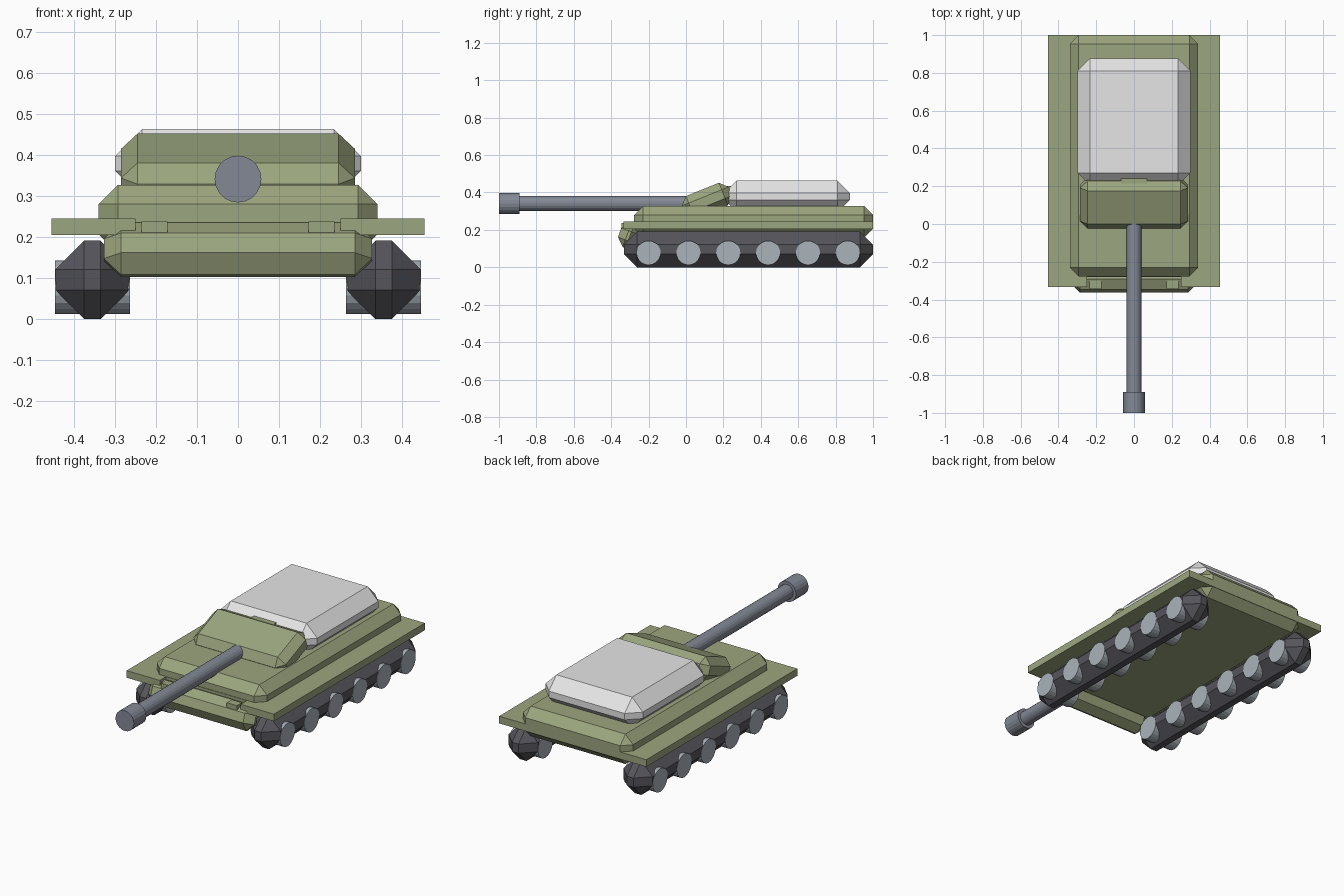
import bpy, bmesh, math
from mathutils import Matrix

if "Cube" in bpy.data.objects:
    bpy.data.objects.remove(bpy.data.objects["Cube"], do_unlink=True)


def material(name, rgb):
    m = bpy.data.materials.new(name)
    m.use_nodes = True
    m.diffuse_color = (*rgb, 1)
    m.node_tree.nodes["Principled BSDF"].inputs["Base Color"].default_value = (*rgb, 1)
    return m


OLIVE = material("olive green", (0.33, 0.38, 0.21))
PALE = material("pale grey", (0.79, 0.79, 0.79))
GUN = material("gun metal", (0.23, 0.25, 0.30))
RUBBER = material("dark track", (0.092, 0.09, 0.105))
STEEL = material("wheel steel", (0.40, 0.45, 0.49))


def finish(name, bm, mat):
    bmesh.ops.recalc_face_normals(bm, faces=bm.faces)
    mesh = bpy.data.meshes.new(name)
    bm.to_mesh(mesh)
    bm.free()
    mesh.materials.append(mat)
    obj = bpy.data.objects.new(name, mesh)
    bpy.context.collection.objects.link(obj)


def box(name, x, y, z, mat, chamfer=0, tilt=0):
    """Chamfered box from (min, max) ranges, tilted in degrees about its own x axis."""
    bm = bmesh.new()
    bmesh.ops.create_cube(bm, size=1)
    bmesh.ops.scale(bm, vec=[r[1] - r[0] for r in (x, y, z)], verts=bm.verts)
    if chamfer:
        bmesh.ops.bevel(bm, geom=bm.edges[:], offset=chamfer, segments=1,
                        affect='EDGES', profile=0.5)
    bm.transform(Matrix.Rotation(math.radians(tilt), 4, 'X'))
    bmesh.ops.translate(bm, vec=[sum(r) / 2 for r in (x, y, z)], verts=bm.verts)
    finish(name, bm, mat)


def rod(name, centre, radius, length, axis, mat, sides=20):
    """Cylinder along x or y."""
    bm = bmesh.new()
    bmesh.ops.create_cone(bm, cap_ends=True, segments=sides, radius1=radius,
                          radius2=radius, depth=length)
    turn = 'Y' if axis == 'x' else 'X'
    bm.transform(Matrix.Translation(centre) @ Matrix.Rotation(math.pi / 2, 4, turn))
    finish(name, bm, mat)


# Hull, side shelf and the leaning plate under the nose
box("hull", (-.34, .34), (-.277, 1), (.16, .327), OLIVE, .047)
box("fender", (-.455, .455), (-.28, 1), (.205, .245), OLIVE)
box("nose_plate", (-.327, .327), (-.358, -.258), (.101, .236), OLIVE, .042, -20)

# Tilted gun mantlet and pale turret behind it
box("mantlet", (-.285, .285), (-.023, .247), (.291, .421), OLIVE, .04, 22)
box("turret", (-.3, .3), (.205, .876), (.295, .463), PALE, .066)
box("sight_bar", (-.07, .07), (.215, .24), (.403, .435), OLIVE)

# Gun
rod("barrel", (0, -.42, .341), .04, 1.04, 'y', GUN)
rod("muzzle", (0, -.945, .341), .057, .11, 'y', GUN)

# Running gear and front fittings on both sides
for side, s in (("left", 1), ("right", -1)):
    def span(a, b):
        return tuple(sorted((s * a, s * b)))

    box(f"{side}_front_fender", span(.25, .455), (-.333, -.27), (.205, .245), OLIVE)
    box(f"{side}_lamp", span(.172, .235), (-.345, -.3), (.211, .238), OLIVE)
    box(f"{side}_track", span(.265, .445), (-.332, 1), (0, .191), RUBBER, .07)
    for i in range(6):
        rod(f"{side}_wheel_{i + 1}", (s * .355, -.2 + i * .213, .077), .065,
            .183, 'x', STEEL)
